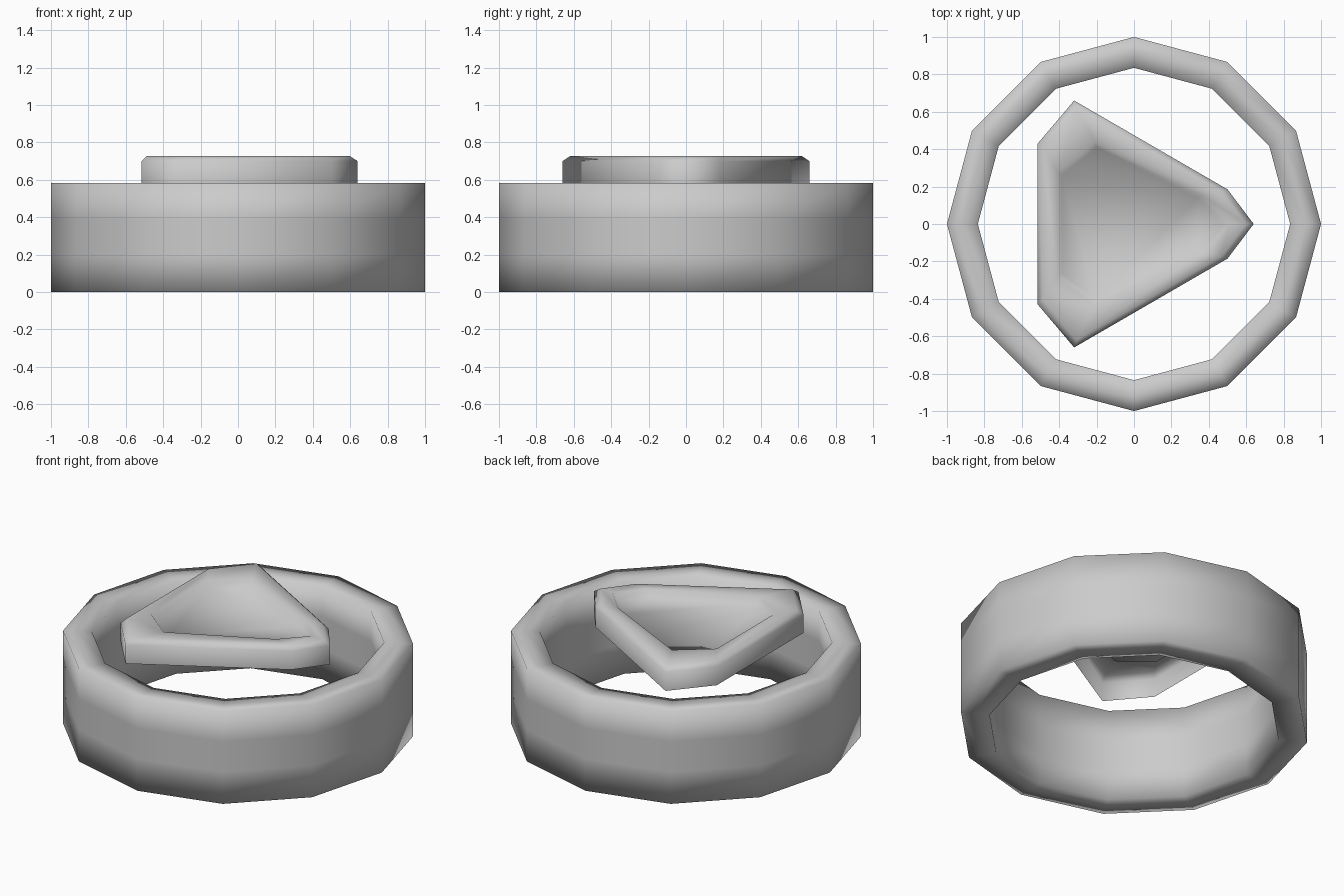
import bpy, bmesh, math

if "Cube" in bpy.data.objects:
    bpy.data.objects.remove(bpy.data.objects["Cube"])


def stack(name, loops, closed):
    """Bridge equal-sized loops in order; close into a ring or cap the last loop."""
    bm = bmesh.new()
    rows = [[bm.verts.new(p) for p in loop] for loop in loops]
    n = len(rows[0])
    pairs = list(zip(rows, rows[1:]))
    if closed:
        pairs.append((rows[-1], rows[0]))
    else:
        bm.faces.new(rows[-1])
    for a, b in pairs:
        for i in range(n):
            j = (i + 1) % n
            bm.faces.new((a[i], a[j], b[j], b[i]))
    if closed:
        bmesh.ops.recalc_face_normals(bm, faces=bm.faces[:])
    mesh = bpy.data.meshes.new(name)
    bm.to_mesh(mesh)
    bm.free()
    mesh.shade_smooth()
    obj = bpy.data.objects.new(name, mesh)
    bpy.context.collection.objects.link(obj)
    return obj


def circle(radius, z, sides=12):
    return [(radius * math.cos(i * math.tau / sides),
             radius * math.sin(i * math.tau / sides), z) for i in range(sides)]


def mirrored(tip, half, z, scale=1.0, cx=-0.067):
    """Outline from its tip and one half, mirrored across y = 0."""
    pts = [tip] + half + [(x, -y) for x, y in reversed(half)]
    return [(cx + (x - cx) * scale, y * scale, z) for x, y in pts]


# Twelve-sided outer band with supporting loops
stack("outer_ring", [circle(1.0, 0), circle(1.0, 0.2), circle(1.0, 0.39),
                     circle(1.0, 0.583), circle(0.92, 0.583), circle(0.835, 0.583),
                     circle(0.835, 0.39), circle(0.835, 0.2), circle(0.835, 0),
                     circle(0.92, 0)], True)

# Triangular dish, open underneath, with chamfered rim and shallow floor
outer = ((0.64, 0), [(0.5, 0.185), (-0.32, 0.66), (-0.515, 0.43)])
inner = ((0.51, 0), [(0.37, 0.15), (-0.21, 0.44), (-0.41, 0.28)])
stack("triangular_dish", [
    mirrored(*outer, 0.583),
    mirrored(*outer, 0.70),
    mirrored(*outer, 0.727, 0.94),
    mirrored(*inner, 0.727),
    mirrored(*inner, 0.69, 0.93),
], False)
